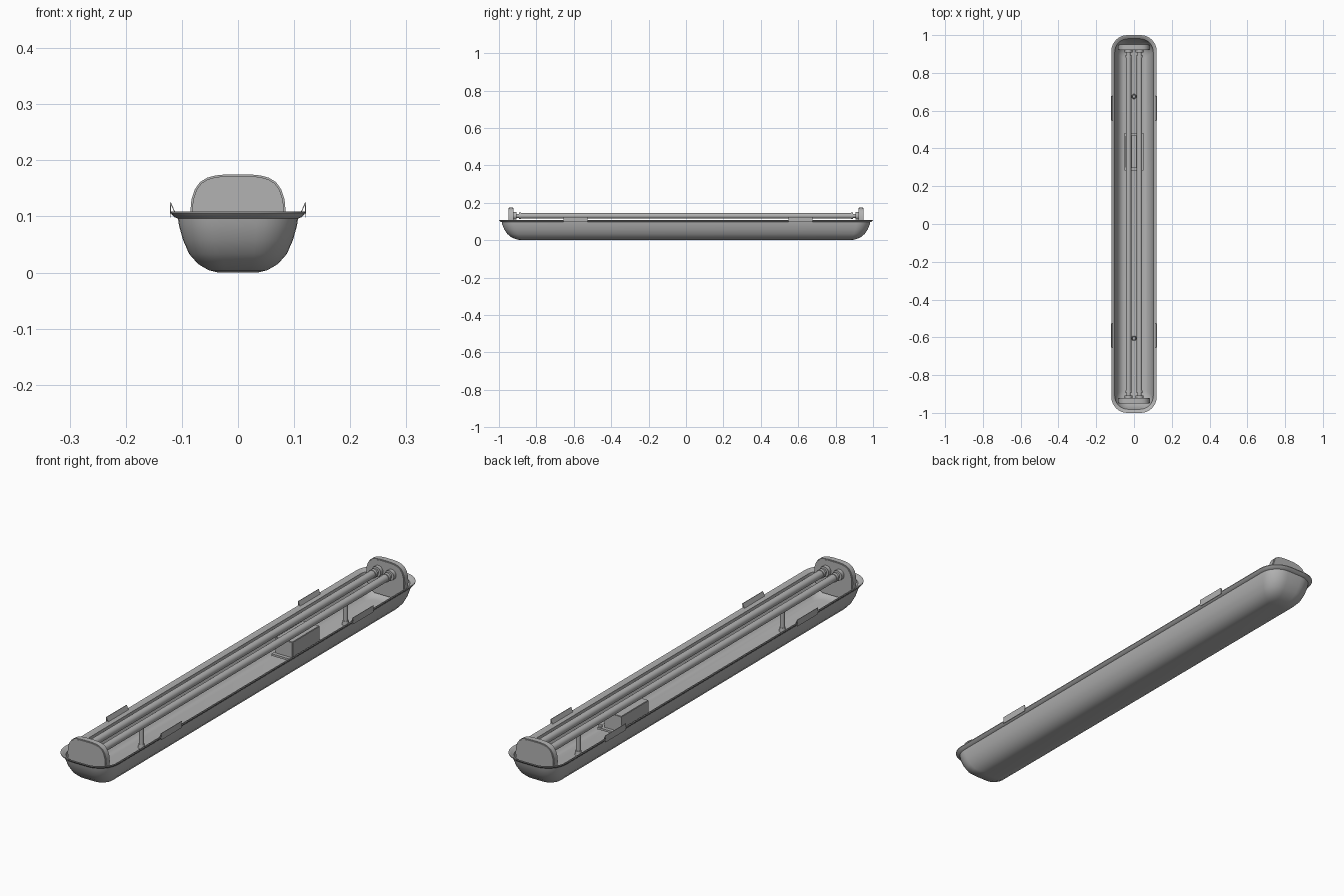
import bpy, bmesh, math
from mathutils import Matrix

cube = bpy.data.objects.get("Cube")
if cube:
    bpy.data.objects.remove(cube, do_unlink=True)

grey = bpy.data.materials.new("light grey")
grey.use_nodes = True
colour = (0.45, 0.45, 0.45, 1)
grey.diffuse_color = colour
grey.node_tree.nodes["Principled BSDF"].inputs["Base Color"].default_value = colour


def finish(name, bm, angle=35):
    bmesh.ops.recalc_face_normals(bm, faces=bm.faces)
    mesh = bpy.data.meshes.new(name)
    bm.to_mesh(mesh)
    bm.free()
    mesh.materials.append(grey)
    ob = bpy.data.objects.new(name, mesh)
    bpy.context.collection.objects.link(ob)
    bpy.ops.object.select_all(action='DESELECT')
    ob.select_set(True)
    bpy.context.view_layer.objects.active = ob
    bpy.ops.object.shade_smooth_by_angle(angle=math.radians(angle))
    return ob


def box(name, size, centre, bevel=0.0):
    bm = bmesh.new()
    bmesh.ops.create_cube(bm, size=1, matrix=Matrix.Translation(centre) @ Matrix.Diagonal((*size, 1)))
    if bevel:
        bmesh.ops.bevel(bm, geom=bm.edges[:], offset=bevel, segments=2, affect='EDGES')
    return finish(name, bm)


def rod(name, r1, r2, length, centre, along_y=False, sides=20):
    bm = bmesh.new()
    turn = Matrix.Rotation(math.pi / 2 if along_y else 0, 4, 'X')
    bmesh.ops.create_cone(bm, cap_ends=True, segments=sides, radius1=r1, radius2=r2,
                          depth=length, matrix=Matrix.Translation(centre) @ turn)
    return finish(name, bm)


def prism(name, outline, y0, y1, bevel=0.0):
    """Extrude an (x, z) outline along y."""
    bm = bmesh.new()
    face = bm.faces.new([bm.verts.new((x, y0, z)) for x, z in outline])
    out = bmesh.ops.extrude_face_region(bm, geom=[face])
    bmesh.ops.translate(bm, vec=(0, y1 - y0, 0),
                        verts=[v for v in out["geom"] if isinstance(v, bmesh.types.BMVert)])
    if bevel:
        rims = [e for e in bm.edges if abs(e.verts[0].co.y - e.verts[1].co.y) < 1e-6]
        bmesh.ops.bevel(bm, geom=rims, offset=bevel, segments=2, affect='EDGES')
    return finish(name, bm)


def ring(bm, hx, hy, r, z, steps=8):
    """Rounded rectangle loop of vertices."""
    loop = []
    for q, (sx, sy) in enumerate(((1, 1), (-1, 1), (-1, -1), (1, -1))):
        for i in range(steps + 1):
            a = math.pi / 2 * (q + i / steps)
            loop.append(bm.verts.new((sx * (hx - r) + r * math.cos(a),
                                      sy * (hy - r) + r * math.sin(a), z)))
    return loop


# Tray: rounded shell lofted from outer floor, over the rim, to inner floor
section = [(.035, .88, .02, 0), (.052, .905, .03, .004), (.071, .933, .045, .015),
           (.087, .955, .058, .033), (.098, .972, .067, .058), (.105, .982, .072, .083),
           (.107, .985, .074, .096), (.114, .993, .08, .099), (.12, 1.0, .085, .106),
           (.12, 1.0, .085, .109), (.116, .996, .082, .109), (.110, .989, .077, .104),
           (.102, .981, .07, .1), (.1, .976, .067, .083), (.093, .966, .062, .06),
           (.082, .949, .053, .037), (.068, .928, .042, .022), (.055, .905, .03, .018)]
bm = bmesh.new()
loops = [ring(bm, *s) for s in section]
for a, b in zip(loops, loops[1:]):
    for i in range(len(a)):
        j = (i + 1) % len(a)
        bm.faces.new((a[i], a[j], b[j], b[i]))
bm.faces.new(loops[0])
bm.faces.new(loops[-1])
finish("tray", bm, 40)

# End plates with rounded shoulders, and a socket pair on each
half = [(.05, .035), (.072, .05), (.083, .08), (.085, .108), (.083, .13),
        (.077, .148), (.068, .161), (.055, .169), (.04, .173), (.02, .175)]
outline = half + [(-x, z) for x, z in reversed(half)]
for end, s in (("front", -1), ("back", 1)):
    prism(end + "_end_plate", outline, s * .922, s * .95, bevel=.003)
    for side, x in (("left", .029), ("right", -.029)):
        rod(f"{end}_{side}_socket", .02, .02, .016, (x, s * .915, .13), True)
        rod(f"{end}_{side}_socket_neck", .011, .011, .03, (x, s * .9, .13), True)
        rod(f"{end}_{side}_tube_cap", .017, .017, .012, (x, s * .888, .13), True)

# Tubes
for side, x in (("left", .029), ("right", -.029)):
    rod(side + "_tube", .0145, .0145, 1.77, (x, 0, .13), True, 24)

# Mounting pins on the tray floor
for name, y in (("front_pin", -.605), ("back_pin", .675)):
    rod(name, .009, .009, .08, (0, y, .055))
    rod(name + "_base", .013, .011, .016, (0, y, .026))

# Ballast box on its base plate
box("ballast_plate", (.1, .2, .008), (0, .382, .034))
box("ballast_box", (.076, .172, .066), (-.006, .382, .067), .002)
for y in (.29, .474):
    rod("plate_screw", .007, .007, .008, (.044, y, .041), sides=12)

# Thin folded clips on both rims
fold = [(.1205, .098), (.1215, .125), (.1195, .125), (.112, .108), (.1135, .108), (.1198, .121), (.119, .098)]
for end, y in (("front", -.59), ("back", .613)):
    for side, s in (("left", 1), ("right", -1)):
        prism(f"{end}_{side}_clip", [(s * x, z) for x, z in fold], y - .064, y + .064)
